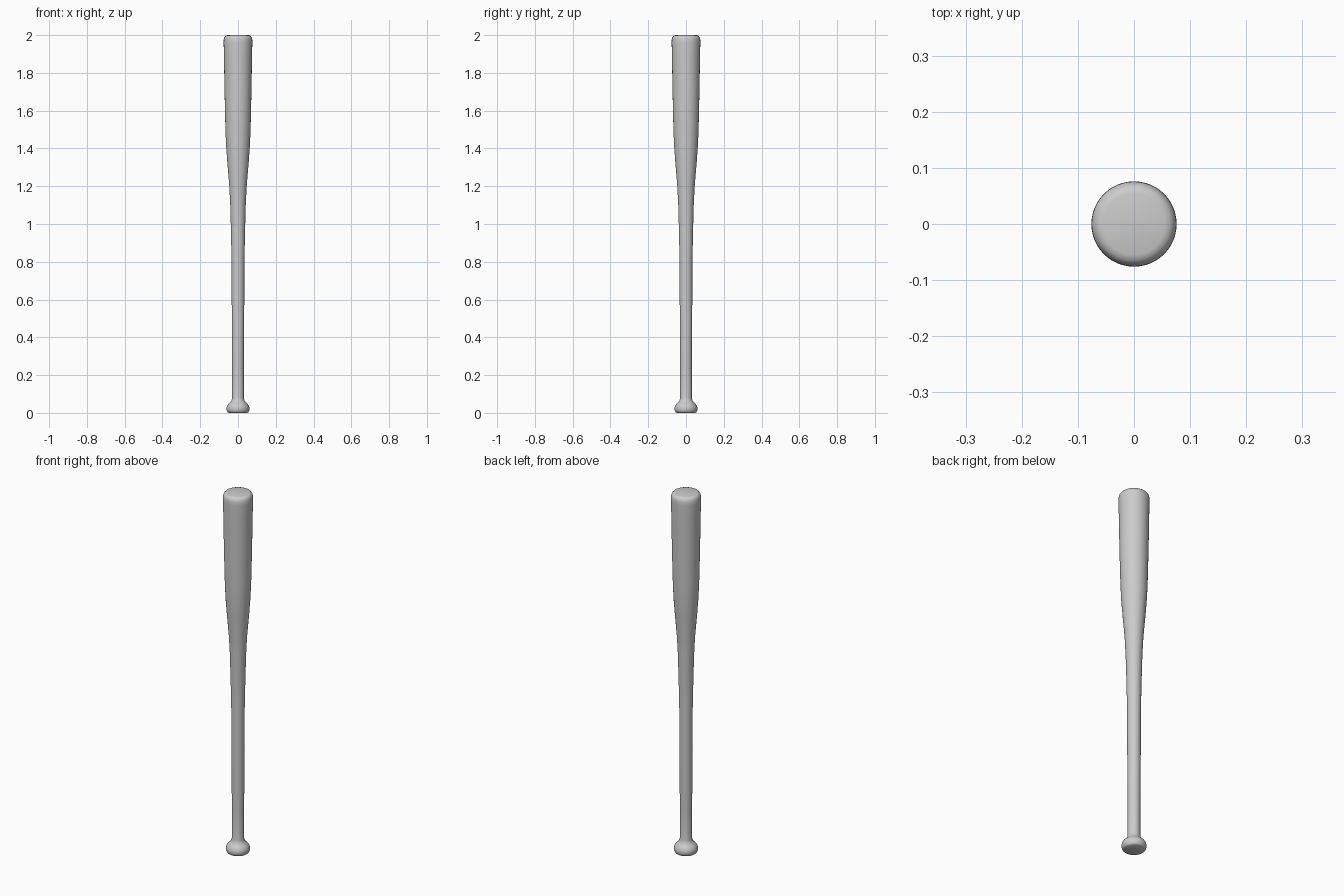
import bpy, bmesh, math

if "Cube" in bpy.data.objects:
    bpy.data.objects.remove(bpy.data.objects["Cube"])

# Bat outline as (radius, height), from knob to barrel tip
PROFILE = [
    (0.0, 0.0), (0.050, 0.0), (0.056, 0.004), (0.060, 0.014), (0.061, 0.025),
    (0.058, 0.037), (0.050, 0.048), (0.040, 0.057), (0.034, 0.066), (0.031, 0.08),
    (0.031, 0.25), (0.033, 0.55), (0.034, 0.80), (0.037, 0.95), (0.041, 1.10),
    (0.046, 1.20), (0.056, 1.32), (0.062, 1.40), (0.066, 1.48), (0.069, 1.60),
    (0.072, 1.75), (0.0745, 1.90), (0.076, 1.96), (0.0755, 1.976), (0.072, 1.989),
    (0.065, 1.997), (0.055, 2.0), (0.0, 2.0),
]


def lathe(name, profile, sides=48):
    bm = bmesh.new()
    verts = [bm.verts.new((r, 0, z)) for r, z in profile]
    edges = [bm.edges.new(pair) for pair in zip(verts, verts[1:])]
    bmesh.ops.spin(bm, geom=verts + edges, cent=(0, 0, 0), axis=(0, 0, 1),
                   angle=math.tau, steps=sides, use_merge=True)
    bmesh.ops.remove_doubles(bm, verts=bm.verts, dist=1e-5)
    bmesh.ops.recalc_face_normals(bm, faces=bm.faces)
    mesh = bpy.data.meshes.new(name)
    bm.to_mesh(mesh)
    bm.free()
    obj = bpy.data.objects.new(name, mesh)
    bpy.context.collection.objects.link(obj)
    return obj


# One turned piece: knob, handle and barrel
bat = lathe("baseball_bat", PROFILE)
bpy.context.view_layer.objects.active = bat
bat.select_set(True)
bpy.ops.object.shade_smooth_by_angle(angle=math.radians(40))
